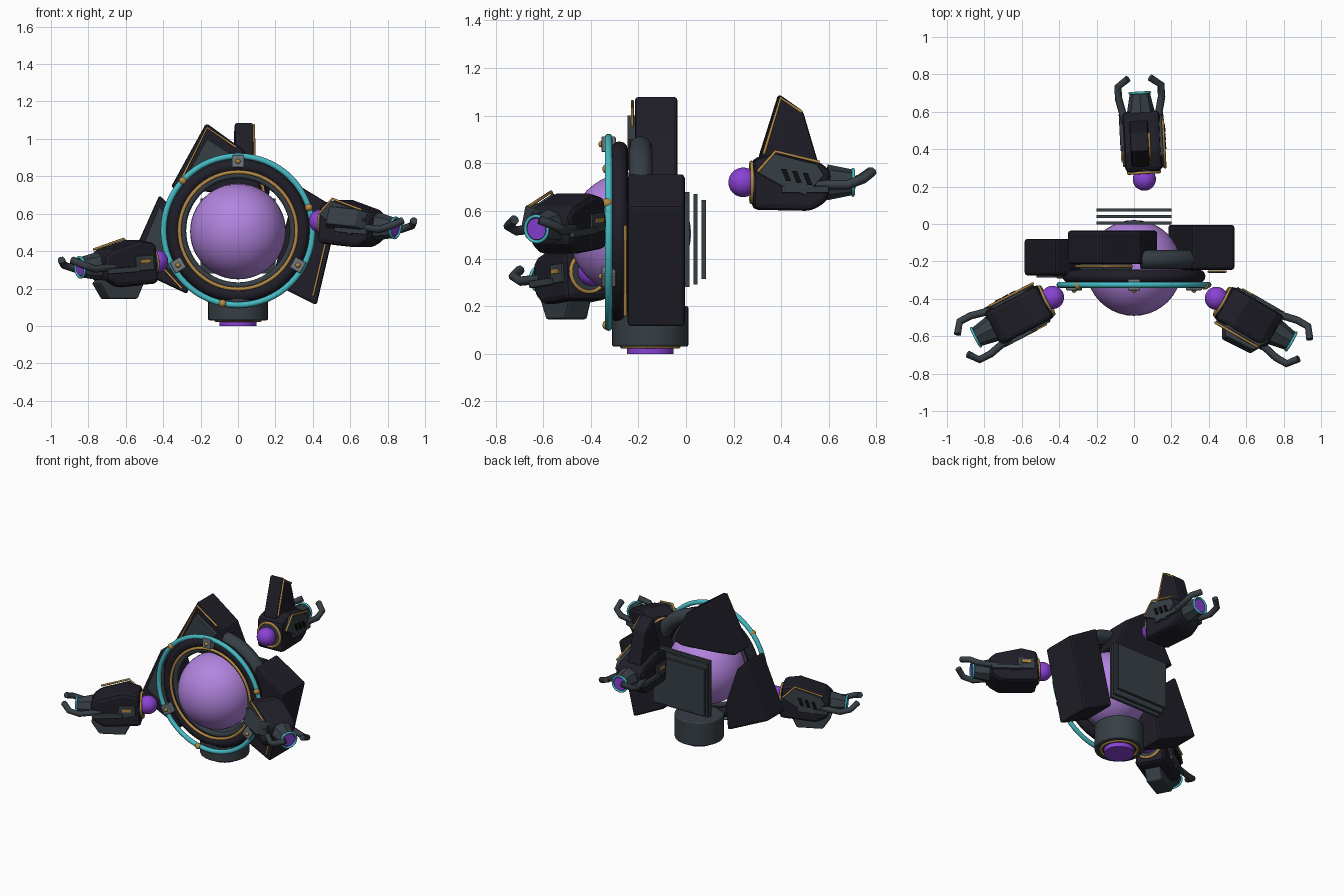
import bpy, bmesh, math
from mathutils import Matrix, Vector

if "Cube" in bpy.data.objects:
    bpy.data.objects.remove(bpy.data.objects["Cube"])


def material(name, r, g, b):
    m = bpy.data.materials.new(name)
    m.use_nodes = True
    m.diffuse_color = (r, g, b, 1)
    m.node_tree.nodes["Principled BSDF"].inputs["Base Color"].default_value = (r, g, b, 1)
    return m


DARK = material("dark armour", .014, .013, .021)
SLATE = material("slate metal", .038, .05, .06)
STEEL = material("light steel", .16, .19, .2)
GOLD = material("gold trim", .45, .25, .06)
CYAN = material("cyan glow", .06, .5, .56)
PURPLE = material("deep purple", .25, .055, .66)
ORB = material("pale purple", .45, .23, .74)
BLACK = material("black slot", .005, .005, .007)
UNIT = Matrix.Identity(4)
FACE_FRONT = Matrix.Rotation(math.pi / 2, 4, 'X')
FACE_X = Matrix.Rotation(math.pi / 2, 4, 'Y')


def finish(ob, name, mat, M, bevel=0, smooth=False):
    ob.name = name
    ob.matrix_world = M
    ob.data.materials.append(mat)
    if smooth:
        bpy.ops.object.select_all(action='DESELECT')
        ob.select_set(True)
        bpy.context.view_layer.objects.active = ob
        bpy.ops.object.shade_smooth_by_angle(angle=math.radians(35))
    if bevel:
        mod = ob.modifiers.new("edge", 'BEVEL')
        mod.width, mod.segments = bevel, 2
    return ob


def prism(name, pts, y0, y1, mat, M=UNIT, bevel=0):
    """Outline in the xz plane, extruded along y."""
    bm = bmesh.new()
    face = bm.faces.new([bm.verts.new((a, y0, b)) for a, b in pts])
    new = bmesh.ops.extrude_face_region(bm, geom=[face])["geom"]
    bmesh.ops.translate(bm, vec=(0, y1 - y0, 0),
                        verts=[v for v in new if isinstance(v, bmesh.types.BMVert)])
    bmesh.ops.recalc_face_normals(bm, faces=bm.faces)
    me = bpy.data.meshes.new(name)
    bm.to_mesh(me)
    bm.free()
    ob = bpy.data.objects.new(name, me)
    bpy.context.collection.objects.link(ob)
    return finish(ob, name, mat, M, bevel)


def box(name, c, s, mat, M=UNIT, bevel=0):
    x, z, a, b = c[0], c[2], s[0] / 2, s[2] / 2
    pts = [(x - a, z - b), (x + a, z - b), (x + a, z + b), (x - a, z + b)]
    return prism(name, pts, c[1] - s[1] / 2, c[1] + s[1] / 2, mat, M, bevel)


def ball(name, c, r, mat, M=UNIT):
    bpy.ops.mesh.primitive_uv_sphere_add(segments=40, ring_count=24, radius=r)
    return finish(bpy.context.object, name, mat, M @ Matrix.Translation(c), smooth=True)


def ring(name, c, R, r, mat, M=UNIT, turn=FACE_FRONT):
    bpy.ops.mesh.primitive_torus_add(major_radius=R, minor_radius=r,
                                     major_segments=64, minor_segments=12)
    return finish(bpy.context.object, name, mat, M @ Matrix.Translation(c) @ turn, smooth=True)


def cone(name, c, r0, r1, h, mat, M=UNIT, turn=UNIT, sides=40, bevel=0):
    bpy.ops.mesh.primitive_cone_add(vertices=sides, radius1=r0, radius2=r1, depth=h)
    return finish(bpy.context.object, name, mat, M @ Matrix.Translation(c) @ turn, bevel, sides > 12)


def tube(name, pts, r, mat, M=UNIT, res=2):
    cu = bpy.data.curves.new(name, 'CURVE')
    cu.dimensions, cu.bevel_depth, cu.bevel_resolution, cu.use_fill_caps = '3D', r, res, True
    sp = cu.splines.new('POLY')
    sp.points.add(len(pts) - 1)
    for p, q in zip(sp.points, pts):
        p.co = (*q, 1)
    ob = bpy.data.objects.new(name, cu)
    bpy.context.collection.objects.link(ob)
    return finish(ob, name, mat, M)


def trim(name, pts, y, M=UNIT):
    return tube(name, [(a, y, b) for a, b in pts], .007, GOLD, M, 1)


# Central orb and ring frame
MID = .51
ball("orb", (0, -.235, .505), .256, ORB)
ring("ring_frame", (0, -.28, MID), .346, .036, DARK)
ring("inner_ring", (0, -.28, MID), .295, .018, SLATE)
ring("gold_ring", (0, -.308, MID), .313, .01, GOLD)
ring("glow_ring", (0, -.325, MID), .398, .016, CYAN)


def on_ring(deg, R, y):
    t = math.radians(deg)
    return Vector((R * math.cos(t), y, MID + R * math.sin(t)))


for deg in (90, 210, 330):
    M = Matrix.Translation(on_ring(deg, .37, -.325)) @ Matrix.Rotation(math.radians(90 - deg), 4, 'Y')
    box("ring_clamp", (0, 0, 0), (.066, .06, .066), STEEL, M, .006)
    ball("clamp_stud", (0, -.03, 0), .013, GOLD, M)
    ball("ring_bead", on_ring(deg + 48, .398, -.33), .021, GOLD)
tube("support_arc", [on_ring(d, .355, -.19) for d in range(28, 85, 4)], .05, SLATE, res=4)

# Armour plates behind the ring
prism("top_plate", [(-.17, 1.085), (.03, .94), (.13, .72), (.06, .70), (-.2, .72), (-.36, .74)],
      -.215, -.035, DARK, bevel=.015)
prism("right_plate", [(.31, .76), (.54, .62), (.42, .11), (.18, .23)], -.245, -.005, DARK, bevel=.015)
prism("left_plate", [(-.42, .7), (-.59, .32), (-.27, .17), (-.25, .35), (-.34, .62)],
      -.275, -.08, DARK, bevel=.015)
prism("top_panel", [(-.165, 1.0), (-.01, .9), (-.05, .84), (-.29, .77)], -.245, -.2, SLATE)
prism("left_panel", [(-.42, .64), (-.52, .4), (-.33, .28), (-.33, .5)], -.285, -.26, SLATE)
trim("top_trim", [(-.31, .77), (-.165, 1.06), (-.01, .955)], -.225)
trim("right_trim", [(.49, .54), (.4, .16)], -.255)
trim("left_trim", [(-.41, .32), (-.3, .2)], -.285)

# Base nozzle and rear vents
cone("base_nozzle", (0, -.15, .115), .16, .16, .17, SLATE, bevel=.008)
cone("nozzle_glow", (0, -.15, .02), .098, .098, .04, PURPLE)
ring("nozzle_trim", (0, -.15, .032), .118, .01, GOLD, turn=UNIT)
for y, h in ((.005, .4), (.04, .38), (.075, .33)):
    box("vent_plate", (0, y, .48), (.4, .018, h), SLATE)


def drone(pos, yaw, pitch):
    """Satellite pod: eye at its origin, tail pointing along local x."""
    M = (Matrix.Translation(pos) @ Matrix.Rotation(math.radians(yaw), 4, 'Z')
         @ Matrix.Rotation(math.radians(pitch), 4, 'Y'))
    ball("pod_eye", (-.005, 0, 0), .062, PURPLE, M)
    ring("pod_eye_trim", (.03, 0, 0), .083, .008, GOLD, M, FACE_X)
    cone("pod_collar", (.05, 0, 0), .09, .09, .04, SLATE, M, FACE_X)
    prism("pod_body", [(.035, -.115), (.28, -.12), (.35, -.075), (.36, .05), (.31, .085),
                       (.14, .125), (.035, .1)], -.1, .1, DARK, M, .025)
    # Tail, thruster and claws
    cone("pod_tail", (.4, 0, 0), .075, .055, .1, SLATE, M, FACE_X, 8)
    cone("pod_thruster", (.448, 0, 0), .045, .045, .02, PURPLE, M, FACE_X)
    ring("pod_thruster_ring", (.457, 0, 0), .054, .007, CYAN, M, FACE_X)
    for s in (-1, 1):
        tube("pod_claw", [(.3, s * .085, -.01), (.43, s * .115, -.01),
                          (.495, s * .115, .015), (.535, s * .06, .045)], .02, SLATE, M)
        box("pod_rail", (.25, s * .108, -.03), (.2, .022, .03), SLATE, M, .005)
    # Right side: trimmed panel with three slots
    prism("pod_panel", [(.05, .04), (.12, .12), (.3, .075), (.33, .03), (.25, -.055), (.15, -.015)],
          -.118, -.09, SLATE, M, .004)
    trim("pod_panel_trim", [(.05, .045), (.125, .13), (.31, .085)], -.115, M)
    for i in range(3):
        a = .15 + i * .045
        b = .03 - i * .008
        prism("pod_slot", [(a, b + .025), (a + .02, b + .025), (a + .04, b - .025), (a + .02, b - .025)],
              -.126, -.117, BLACK, M)
    # Left side: block with gold bar
    box("pod_side_block", (.12, .1, 0), (.11, .02, .08), SLATE, M, .005)
    box("pod_side_bar", (.12, .113, .01), (.06, .01, .02), GOLD, M)
    return M


back = drone((.055, .245, .72), 93, 0)
right = drone((.445, -.4, .56), -30, 4.5)
left = drone((-.44, -.395, .345), 207.5, 4)

# Tall fin on the back pod, keels on the other two
prism("back_fin", [(.06, .1), (.145, .37), (.245, .3), (.31, .08)], -.035, .065, DARK, back, .012)
trim("back_fin_trim", [(.08, .12), (.15, .355), (.24, .295)], -.037, back)
KEEL = [(.1, -.1), (.15, -.19), (.32, -.18), (.37, -.09), (.3, -.05)]
prism("left_keel", KEEL, -.05, .06, SLATE, left, .01)
prism("right_keel", [(a - .02, b + .02) for a, b in KEEL], -.05, .05, SLATE,
      right @ Matrix.Rotation(math.radians(-105), 4, 'X'), .01)
